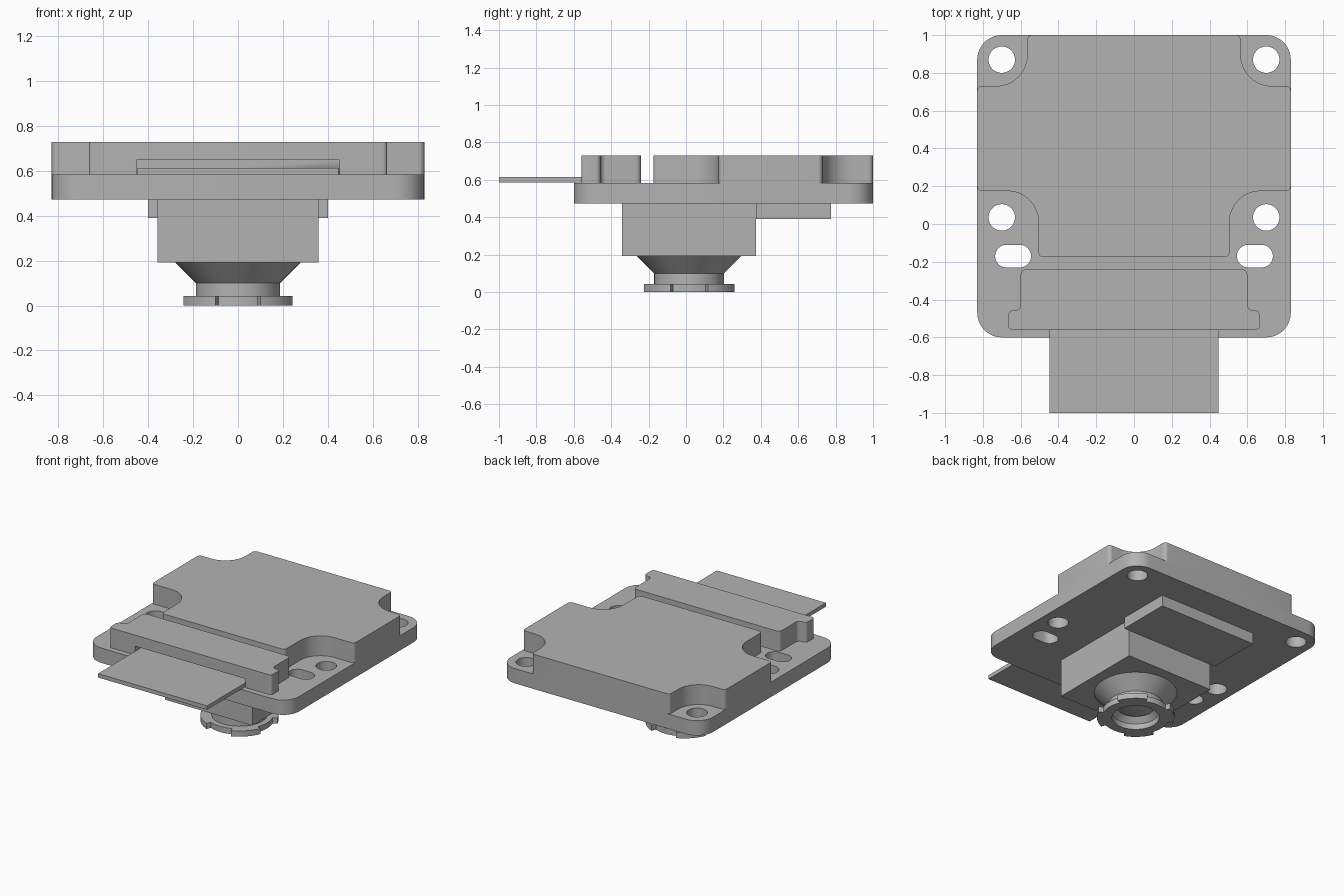
import bpy, bmesh, math
from mathutils import Vector

if "Cube" in bpy.data.objects:
    bpy.data.objects.remove(bpy.data.objects["Cube"])

GREY = (0.45, 0.45, 0.45, 1)
grey = bpy.data.materials.new("plain grey")
grey.use_nodes = True
grey.diffuse_color = GREY
grey.node_tree.nodes["Principled BSDF"].inputs["Base Color"].default_value = GREY

LENS_Y = 0.017


def finish(obj):
    """Weld, orient, colour and shade a mesh object."""
    bm = bmesh.new()
    bm.from_mesh(obj.data)
    bmesh.ops.remove_doubles(bm, verts=bm.verts, dist=0.0002)
    bmesh.ops.recalc_face_normals(bm, faces=bm.faces)
    bm.to_mesh(obj.data)
    bm.free()
    obj.data.materials.clear()
    obj.data.materials.append(grey)
    bpy.ops.object.select_all(action='DESELECT')
    obj.select_set(True)
    bpy.context.view_layer.objects.active = obj
    bpy.ops.object.shade_smooth_by_angle(angle=math.radians(30))
    return obj


def rounded(corners, steps=8):
    """Closed outline from (x, y, fillet radius) corners."""
    out = []
    n = len(corners)
    for i, (x, y, r) in enumerate(corners):
        p = Vector((x, y))
        if r == 0:
            out.append(p)
            continue
        a = (Vector(corners[i - 1][:2]) - p).normalized()
        b = (Vector(corners[(i + 1) % n][:2]) - p).normalized()
        centre = p + (a + b) * r          # all corners are right angles
        for k in range(steps + 1):
            t = k / steps * math.pi / 2
            out.append(centre - b * r * math.cos(t) - a * r * math.sin(t))
    return out


def mirrored(half):
    """Corners of the +x half, listed front to back, closed by mirroring."""
    return half + [(-x, y, r) for x, y, r in reversed(half)]


def circle(x, y, r, stretch=0.0, n=40):
    """Circle, or a slot when stretched along x."""
    pts = []
    for i in range(n):
        t = (i + 0.5) / n * math.tau
        shift = math.copysign(stretch, math.cos(t))
        pts.append(Vector((x + shift + r * math.cos(t), y + r * math.sin(t))))
    return pts


def prism(name, loops, z0, z1):
    """Filled outline with holes, extruded from z0 to z1."""
    cu = bpy.data.curves.new(name, 'CURVE')
    cu.dimensions = '2D'
    cu.fill_mode = 'BOTH'
    cu.extrude = (z1 - z0) / 2
    for loop in loops:
        sp = cu.splines.new('POLY')
        sp.points.add(len(loop) - 1)
        for pt, p in zip(sp.points, loop):
            pt.co = (p.x, p.y, 0, 1)
        sp.use_cyclic_u = True
    obj = bpy.data.objects.new(name, cu)
    bpy.context.collection.objects.link(obj)
    bpy.ops.object.select_all(action='DESELECT')
    obj.select_set(True)
    bpy.context.view_layer.objects.active = obj
    bpy.ops.object.convert(target='MESH')
    obj = bpy.context.view_layer.objects.active
    for v in obj.data.vertices:
        v.co.z += (z0 + z1) / 2
    return finish(obj)


def box(name, x, y0, y1, z0, z1):
    """Box centred on x = 0 with half width x."""
    bm = bmesh.new()
    bmesh.ops.create_cube(bm, size=1)
    for v in bm.verts:
        v.co = (v.co.x * 2 * x, (y0 + y1) / 2 + v.co.y * (y1 - y0),
                (z0 + z1) / 2 + v.co.z * (z1 - z0))
    me = bpy.data.meshes.new(name)
    bm.to_mesh(me)
    bm.free()
    obj = bpy.data.objects.new(name, me)
    bpy.context.collection.objects.link(obj)
    return finish(obj)


def lathe(name, profile, segments=64):
    """Revolve an (r, z) profile about the lens axis."""
    bm = bmesh.new()
    vs = [bm.verts.new((r, LENS_Y, z)) for r, z in profile]
    edges = [bm.edges.new(pair) for pair in zip(vs, vs[1:])]
    bmesh.ops.spin(bm, geom=vs + edges, cent=(0, LENS_Y, 0), axis=(0, 0, 1),
                   angle=math.tau, steps=segments)
    me = bpy.data.meshes.new(name)
    bm.to_mesh(me)
    bm.free()
    obj = bpy.data.objects.new(name, me)
    bpy.context.collection.objects.link(obj)
    return finish(obj)


# Circuit board with four screw holes and two slots
board = rounded(mirrored([(0.83, -0.6, 0.13), (0.83, 1.0, 0.13)]), 12)
holes = [circle(s * 0.7, y, 0.07) for s in (1, -1) for y in (0.035, 0.87)]
holes += [circle(s * 0.64, -0.17, 0.06, 0.035) for s in (1, -1)]
prism("board", [board] + holes, 0.473, 0.583)

# Raised cover, notched around the screw holes
prism("cover", [rounded(mirrored([
    (0.505, -0.175, 0.025), (0.505, 0.175, 0.165), (0.83, 0.175, 0.025),
    (0.83, 0.73, 0.025), (0.565, 0.73, 0.165), (0.565, 1.0, 0.025)]))],
    0.583, 0.73)

# Ribbon connector with a slot in its front
connector = prism("connector", [rounded(mirrored([
    (0.665, -0.56, 0.02), (0.665, -0.457, 0.025), (0.6, -0.457, 0.03),
    (0.6, -0.24, 0.03)]))], 0.583, 0.73)
cutter = box("slot_cutter", 0.452, -0.7, -0.5, 0.55, 0.648)
cutter.hide_render = True
cut = connector.modifiers.new("slot", 'BOOLEAN')
cut.operation = 'DIFFERENCE'
cut.object = cutter
bpy.context.view_layer.objects.active = connector
bpy.ops.object.modifier_apply(modifier=cut.name)
bpy.data.objects.remove(cutter)

# Flat ribbon cable
box("ribbon_cable", 0.447, -1.0, -0.5, 0.585, 0.614)

# Lens housing and the block behind it
box("lens_housing", 0.358, -0.342, 0.375, 0.193, 0.473)
box("rear_block", 0.4, 0.375, 0.775, 0.39, 0.473)

# Lens barrel: outer cone, neck, tapered bore and domed glass
lathe("lens_barrel", [(0, 0.193), (0.28, 0.193), (0.187, 0.1), (0.187, 0.042),
                      (0.16, 0.042), (0.125, 0.08), (0.09, 0.066),
                      (0.05, 0.058), (0, 0.055)])

# Focus ring with four diagonal grip tabs
ring = []
for quarter in range(4):
    for radius, start in ((0.262, 22.5), (0.228, 67.5)):
        for k in range(11):
            t = math.radians(quarter * 90 + start + 4.5 * k)
            ring.append(Vector((radius * math.cos(t), LENS_Y + radius * math.sin(t))))
prism("focus_ring", [ring, circle(0, LENS_Y, 0.16, n=64)], 0, 0.042)
